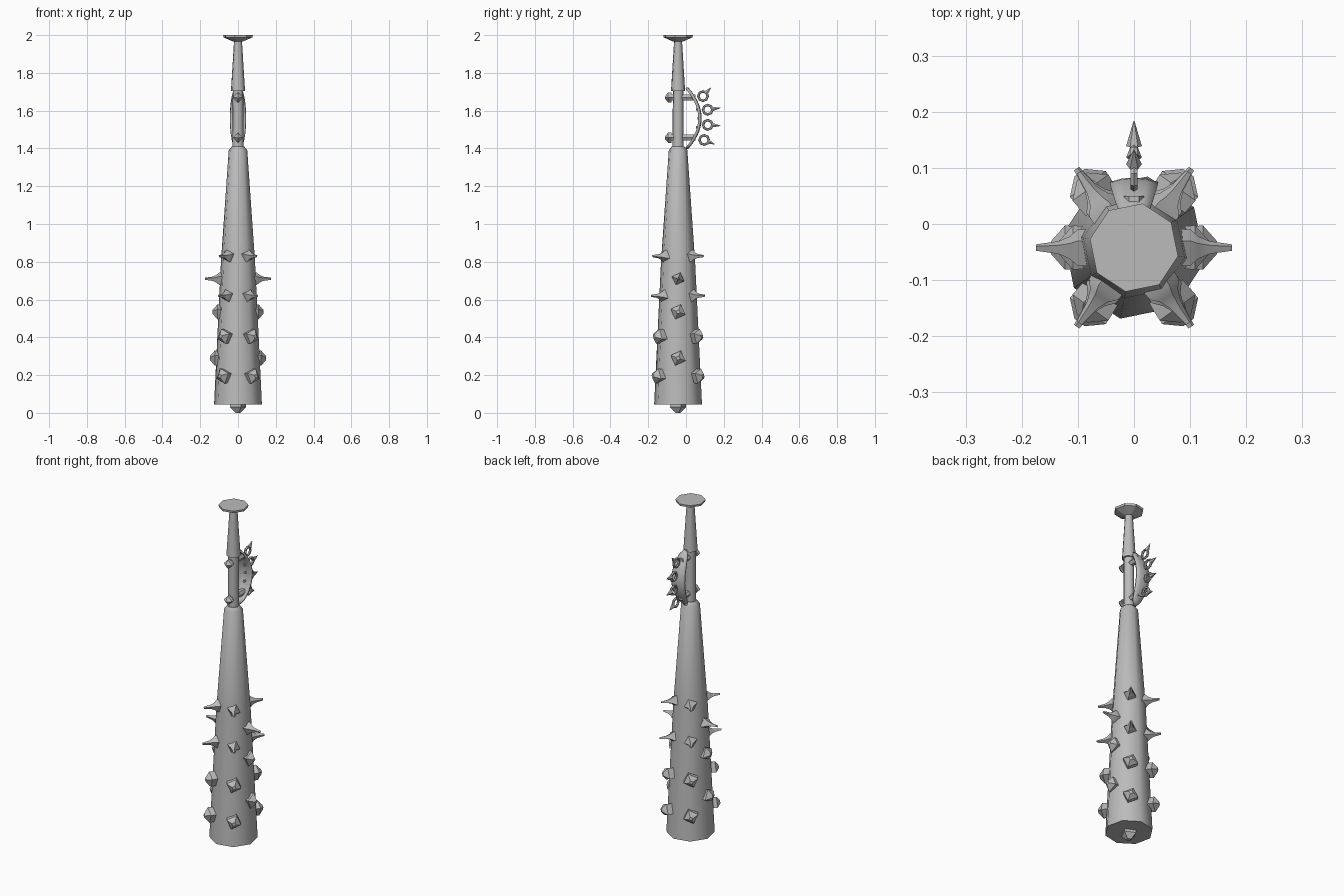
import bpy, bmesh, math
from mathutils import Vector, Matrix

if "Cube" in bpy.data.objects:
    bpy.data.objects.remove(bpy.data.objects["Cube"], do_unlink=True)

AXIS_Y = -0.042
TURN = 79          # rotation of the octagonal sections, degrees

metal = bpy.data.materials.new("grey_metal")
metal.use_nodes = True
GREY = (0.5, 0.5, 0.5, 1)
metal.diffuse_color = GREY
metal.node_tree.nodes["Principled BSDF"].inputs["Base Color"].default_value = GREY


def finish(name, bm, smooth=None):
    bmesh.ops.recalc_face_normals(bm, faces=bm.faces)
    mesh = bpy.data.meshes.new(name)
    bm.to_mesh(mesh)
    bm.free()
    mesh.materials.append(metal)
    ob = bpy.data.objects.new(name, mesh)
    bpy.context.collection.objects.link(ob)
    if smooth:
        bpy.ops.object.select_all(action='DESELECT')
        ob.select_set(True)
        bpy.context.view_layer.objects.active = ob
        bpy.ops.object.shade_smooth_by_angle(angle=math.radians(smooth))
    return ob


def loft(name, profile, sides, turn=0, matrix=Matrix(), smooth=None):
    """Stack of regular polygons along local z, from (height, radius) pairs."""
    bm = bmesh.new()
    loops = []
    for h, r in profile:
        angles = [math.radians(turn) + math.tau * i / sides for i in range(sides)]
        loops.append([bm.verts.new(matrix @ Vector((r * math.cos(a), r * math.sin(a), h)))
                      for a in angles])
    for low, high in zip(loops, loops[1:]):
        for i in range(sides):
            j = (i + 1) % sides
            bm.faces.new((low[i], low[j], high[j], high[i]))
    bm.faces.new(loops[0])
    bm.faces.new(loops[-1])
    return finish(name, bm, smooth)


def aim(origin, direction):
    return Matrix.Translation(origin) @ Vector(direction).to_track_quat('Z', 'Y').to_matrix().to_4x4()


# Club body, grip, tapered handle and pommel
axis = Matrix.Translation((0, AXIS_Y, 0))
loft("club_body", [(0.045, 0.129), (0.8, 0.092), (1.39, 0.05), (1.41, 0.034)], 8, TURN, axis, 50)
loft("grip", [(1.40, 0.03), (1.72, 0.028)], 8, TURN, axis, 50)
loft("handle", [(1.705, 0.038), (1.975, 0.021)], 8, TURN, axis, 50)
loft("pommel", [(1.965, 0.024), (1.988, 0.078), (2.0, 0.08)], 8, TURN, axis)

# Long flared spikes and blunt studs around the club: (height, tip radius, long?)
diagonal = [(0.83, 0.166, True), (0.62, 0.174, True), (0.405, 0.157, False), (0.195, 0.165, False)]
sideways = [(0.71, 0.175, True), (0.535, 0.134, False), (0.29, 0.148, False)]


def spike(name, angle, z, tip, long):
    d = Vector((math.cos(angle), math.sin(angle), 0))
    m = aim(Vector((0, AXIS_Y, z)), d)
    if long:
        shape = [(tip - 0.1, 0.036), (tip - 0.074, 0.034), (tip - 0.06, 0.021),
                 (tip - 0.04, 0.012), (tip, 0.006)]
    else:
        shape = [(tip - 0.07, 0.038), (tip - 0.025, 0.042), (tip, 0.012)]
    loft(name, shape, 4, 70 if d.x > 0 else 20, m, 35 if long else None)


for row, angles in ((diagonal, (54, 126, 234, 306)), (sideways, (0, 180))):
    for z, tip, long in row:
        for a in angles:
            spike("club_spike" if long else "club_stud", math.radians(a), z, tip, long)
loft("bottom_stud", [(0, 0.014), (0.03, 0.045), (0.06, 0.042)], 4, 20, axis)

# Cross bars through the grip, each with a pointed stud in front
for z in (1.67, 1.457):
    m = aim((0, 0, z), (0, 1, 0))
    loft("guard_bar", [(-0.085, 0.018), (0.05, 0.018)], 6, 0, m)
    loft("bar_stud", [(-0.112, 0.006), (-0.094, 0.027), (-0.078, 0.027)], 4, 0, m)


# Curved leaf-shaped hand guard
def guard_point(t):
    return Vector((0, 0.078 - 0.07 * t * t, 1.56 + 0.16 * t))


bm = bmesh.new()
rows = []
STEPS = 14
for k in range(STEPS + 1):
    t = -1 + 2 * k / STEPS
    half = 0.006 + 0.036 * math.sqrt(max(0, 1 - t * t))
    p = guard_point(t)
    rows.append([bm.verts.new(p + Vector((half * u, -0.008 * u * u, 0))) for u in (-1, -0.5, 0, 0.5, 1)])
for a, b in zip(rows, rows[1:]):
    for i in range(4):
        bm.faces.new((a[i], a[i + 1], b[i + 1], b[i]))
guard = finish("hand_guard", bm, 40)
solid = guard.modifiers.new("thickness", 'SOLIDIFY')
solid.thickness = 0.01
solid.offset = 0

# Rivets on the inner face of the guard
for t in (-0.62, -0.3, 0, 0.3, 0.62):
    loft("guard_rivet", [(0, 0.007), (0.018, 0.007)], 6, 0, aim(guard_point(t), (0, -1, 0)))

# Spiked rings along the outer face: centre and tip as (y, z)
for cy, cz, ty, tz in ((0.09, 1.677, 0.132, 1.722), (0.115, 1.605, 0.183, 1.615),
                       (0.115, 1.525, 0.183, 1.52), (0.096, 1.445, 0.152, 1.422)):
    centre = Vector((0, cy, cz))
    bpy.ops.mesh.primitive_torus_add(major_radius=0.025, minor_radius=0.007,
                                     major_segments=8, minor_segments=6,
                                     location=centre, rotation=(0, math.pi / 2, 0))
    ring = bpy.context.object
    ring.name = "knuckle_ring"
    ring.data.materials.append(metal)
    way = Vector((0, ty, tz)) - centre
    loft("knuckle_spike", [(0.024, 0.014), (way.length, 0.001)], 6, 0, aim(centre, way))
